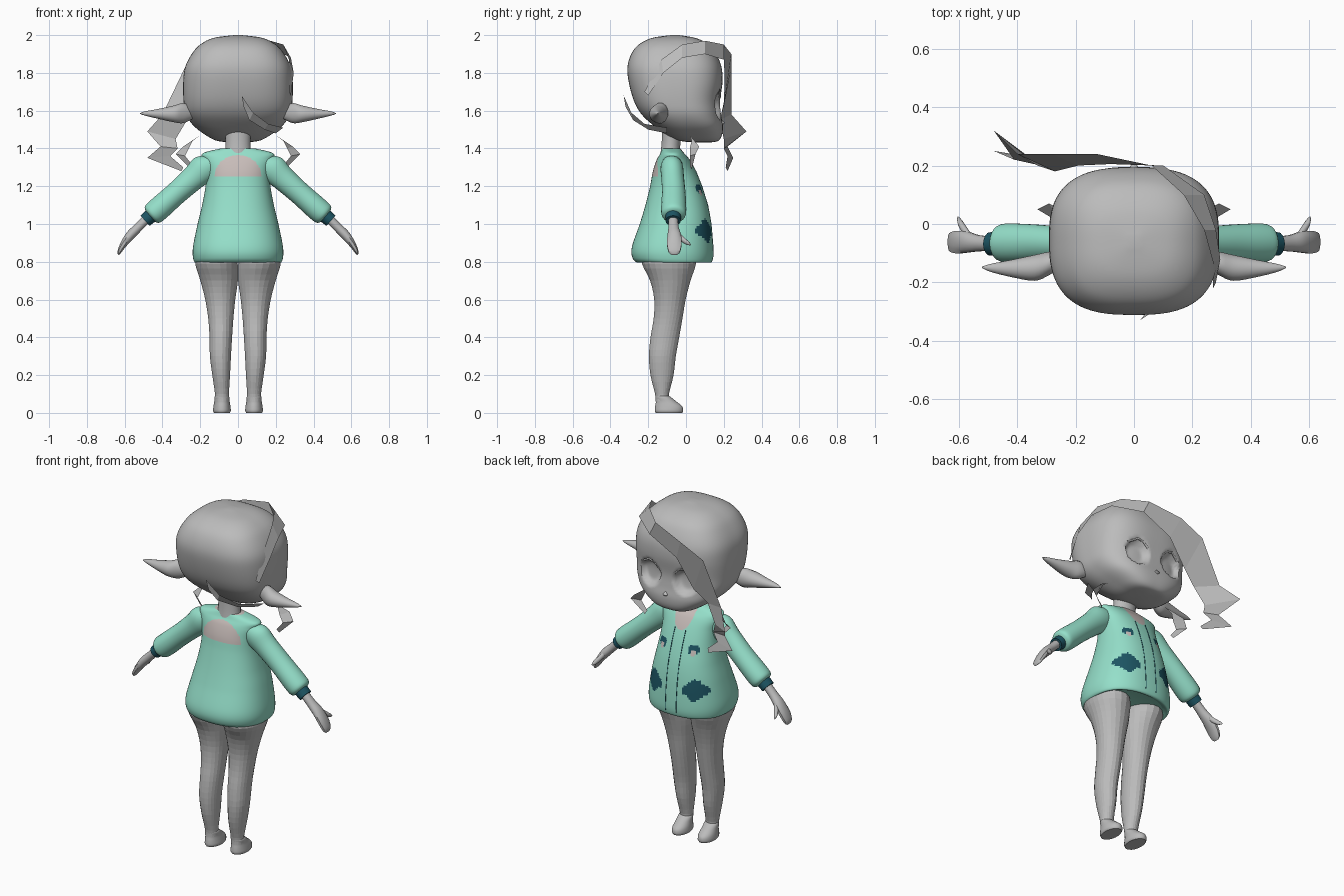
import bpy, bmesh, math
from mathutils import Vector

if "Cube" in bpy.data.objects:
    bpy.data.objects.remove(bpy.data.objects["Cube"], do_unlink=True)


def material(name, red, green, blue):
    mat = bpy.data.materials.new(name)
    mat.use_nodes = True
    mat.diffuse_color = (red, green, blue, 1)
    mat.node_tree.nodes["Principled BSDF"].inputs["Base Color"].default_value = (red, green, blue, 1)
    return mat


GREY = material("plain grey", .5, .5, .5)
MINT = material("mint cloth", .3, .74, .59)
TEAL = material("dark teal", .012, .09, .125)
SHIRT = material("pale warm grey", .58, .51, .49)


def finish(bm, name, mats, smooth, mirror):
    """Turn a bmesh into a finished scene object."""
    mesh = bpy.data.meshes.new(name)
    bm.to_mesh(mesh)
    bm.free()
    for mat in mats:
        mesh.materials.append(mat)
    obj = bpy.data.objects.new(name, mesh)
    bpy.context.collection.objects.link(obj)
    if smooth:
        bpy.ops.object.select_all(action='DESELECT')
        obj.select_set(True)
        bpy.context.view_layer.objects.active = obj
        bpy.ops.object.shade_smooth_by_angle(angle=math.radians(50))
    if mirror:
        obj.modifiers.new("mirror", 'MIRROR')
    return obj


def blend(rings, steps):
    """Catmull-Rom interpolation between rings of numbers."""
    result = []
    for i in range(len(rings) - 1):
        before, start = Vector(rings[max(i - 1, 0)]), Vector(rings[i])
        end, after = Vector(rings[i + 1]), Vector(rings[min(i + 2, len(rings) - 1)])
        for step in range(steps):
            t = step / steps
            result.append(start + ((end - before) * t + (before * 2 - start * 5 + end * 4 - after) * t**2
                                   + (start * 3 - before - end * 3 + after) * t**3) / 2)
    return result + [Vector(rings[-1])]


def loft(name, rings, mats, sides=24, steps=4, power=2, tilt=0, smooth=True,
         mirror=False, shape=None, paint=None):
    """Skin oval rings given as (x, y, z, radius across, radius in y); tilt turns them about y."""
    bm = bmesh.new()
    across = Vector((math.cos(tilt), 0, math.sin(tilt)))
    rows = []
    for x, y, z, wide, deep in blend(rings, steps):
        row = []
        for k in range(sides):
            angle = math.tau * (k + .5) / sides
            c, s = math.cos(angle), math.sin(angle)
            radius = (abs(c / wide)**power + abs(s / deep)**power)**(-1 / power)
            point = Vector((x, y, z)) + across * radius * c + Vector((0, radius * s, 0))
            if shape:
                shape(point)
            row.append(bm.verts.new(point))
        rows.append(row)
    for low, high in zip(rows, rows[1:]):
        for k in range(sides):
            n = (k + 1) % sides
            bm.faces.new((low[k], low[n], high[n], high[k]))
    bm.faces.new(rows[0])
    bm.faces.new(rows[-1])
    bmesh.ops.recalc_face_normals(bm, faces=bm.faces)
    if paint:
        for face in bm.faces:
            face.material_index = paint(face.calc_center_median())
    return finish(bm, name, mats, smooth, mirror)


def stack(profile):
    """Turn (z, half width, back y, front y) rows into centred rings."""
    return [(0, (b + f) / 2, z, w, (f - b) / 2) for z, w, b, f in profile]


def ribbon(name, pairs, mirror=False):
    """Flat faceted lock of hair between two edges."""
    bm = bmesh.new()
    edges = [[bm.verts.new(p) for p in pair] for pair in pairs]
    for (a, b), (c, d) in zip(edges, edges[1:]):
        bm.faces.new((a, b, d, c))
    finish(bm, name, [GREY], False, mirror)


def cord(name, points, radius, mat, mirror=True):
    """Thin round line through points."""
    curve = bpy.data.curves.new(name, 'CURVE')
    curve.dimensions = '3D'
    curve.bevel_depth, curve.bevel_resolution = radius, 1
    spline = curve.splines.new('POLY')
    spline.points.add(len(points) - 1)
    for target, point in zip(spline.points, points):
        target.co = (*point, 1)
    curve.materials.append(mat)
    obj = bpy.data.objects.new(name, curve)
    bpy.context.collection.objects.link(obj)
    if mirror:
        obj.modifiers.new("mirror", 'MIRROR')


def oval(x, z, cx, cz, rx, rz):
    return ((x - cx) / rx)**2 + ((z - cz) / rz)**2


# Head with sunken eye sockets
def eye_sockets(p):
    d = oval(abs(p.x), p.z, .115, 1.63, .07, .075)
    if p.y > 0 and d < 1:
        p.y -= .035 * (1 - d**4)


loft("head", stack([
    (1.432, .03, .05, .13), (1.44, .11, -.03, .17), (1.47, .17, -.1, .19),
    (1.52, .235, -.17, .195), (1.58, .275, -.235, .185), (1.65, .288, -.275, .18),
    (1.75, .29, -.303, .193), (1.83, .28, -.31, .188), (1.9, .245, -.29, .16),
    (1.95, .2, -.25, .12), (1.985, .13, -.18, .05), (2, .02, -.08, -.04)]),
    [GREY], sides=128, steps=6, power=2.8, shape=eye_sockets)

# Brows, upper lashes and nose
cord("brows", [(.05, .185, 1.73), (.11, .182, 1.745), (.17, .162, 1.735)], .005, GREY)
cord("lashes", [(.05, .178, 1.67), (.08, .178, 1.7), (.12, .175, 1.71), (.17, .158, 1.68)], .006, GREY)
loft("nose", [(0, .19, 1.525, .004, .004), (0, .193, 1.535, .015, .012), (0, .187, 1.55, .004, .004)],
     [GREY], sides=10)

# Pointed ears
loft("ears", [(.24, -.12, 1.59, .035, .025), (.29, -.135, 1.587, .055, .04), (.34, -.15, 1.583, .045, .045),
              (.42, -.152, 1.583, .027, .03), (.49, -.15, 1.585, .012, .014), (.52, -.148, 1.585, .002, .002)],
     [GREY], sides=16, tilt=math.pi / 2, mirror=True)

loft("neck", [(0, -.085, 1.34, .075, .055), (0, -.08, 1.42, .066, .05), (0, -.07, 1.52, .07, .055)], [GREY])

# Jacket, painted with patches, back panel and open neckline
JACKET = stack([
    (.81, .2, -.23, .1), (.795, .225, -.255, .13), (.82, .238, -.283, .143), (.88, .238, -.286, .144),
    (1, .214, -.245, .134), (1.1, .19, -.215, .116), (1.2, .172, -.19, .085), (1.28, .17, -.175, .053),
    (1.34, .185, -.155, .02), (1.375, .185, -.135, -.01), (1.4, .09, -.125, -.03)])


def jacket_colour(p):
    x = abs(p.x)
    if p.y < -.08:
        return 2 if p.z > 1.25 and oval(x, p.z, 0, 1.25, .125, .115) < 1 else 0
    if p.z > 1.27 and oval(x, p.z, 0, 1.38, .06, .11) < 1:
        return 2
    if p.y > 0 and oval(x, p.z, .1, 1.17, .014, .016) < 1:
        return 2
    wave = 1 + .25 * math.cos(4 * math.atan2(p.z - .96, x - .13))
    if p.y > 0 and (oval(x, p.z, .13, .965, .06, .055) < wave or oval(x, p.z, .1, 1.185, .03, .028) < 1):
        return 1
    return 0


loft("jacket", JACKET, [MINT, TEAL, SHIRT], sides=144, steps=10, power=2.3, paint=jacket_colour)
cord("jacket_seams", [(.035, r[1] + r[4] - .001, r[2]) for r in JACKET[2:8]], .0025, TEAL)

# Sleeves, cuffs, hands and thumbs
ARM = math.radians(49)
loft("sleeves", [(.13, -.075, 1.325, .05, .05), (.18, -.075, 1.295, .075, .06), (.24, -.07, 1.24, .066, .06),
                 (.33, -.065, 1.16, .061, .063), (.42, -.065, 1.08, .063, .067),
                 (.455, -.065, 1.05, .058, .062), (.465, -.065, 1.04, .035, .04)],
     [MINT], tilt=ARM, mirror=True)
loft("cuffs", [(.45, -.068, 1.054, .04, .042), (.492, -.068, 1.017, .036, .04)],
     [TEAL], steps=1, tilt=ARM, mirror=True)
loft("hands", [(.48, -.068, 1.03, .024, .026), (.53, -.066, .98, .024, .028), (.57, -.062, .94, .025, .037),
               (.605, -.062, .895, .019, .042), (.628, -.062, .855, .012, .035), (.634, -.062, .838, .004, .018)],
     [GREY], sides=16, tilt=ARM, mirror=True)
loft("thumbs", [(.56, -.05, .95, .012, .018), (.58, -.02, .92, .013, .018), (.595, .005, .9, .012, .014),
                (.602, .02, .89, .004, .006)], [GREY], sides=12, tilt=ARM, mirror=True)

# Faceted legs
loft("legs", [(.085, -.125, .06, .036, .037), (.085, -.127, .1, .037, .037), (.089, -.127, .2, .047, .062),
              (.093, -.125, .3, .056, .072), (.091, -.112, .4, .06, .077), (.091, -.095, .5, .067, .077),
              (.094, -.085, .6, .08, .084), (.1, -.083, .7, .1, .108), (.114, -.09, .79, .113, .145),
              (.114, -.09, .83, .1, .13)],
     [GREY], sides=24, steps=3, smooth=False, mirror=True)

# Shoes
loft("shoes", [(.085, -.09, 0, .042, .072), (.085, -.09, .012, .047, .077), (.085, -.092, .035, .045, .073),
               (.085, -.105, .06, .041, .055), (.085, -.122, .085, .039, .04), (.085, -.125, .092, .03, .03)],
     [GREY], mirror=True)

# Hair: sweeping fringe, back strand and side curls
ribbon("fringe", [
    ((.27, -.22, 1.7), (.28, -.2, 1.68)), ((.27, -.13, 1.87), (.295, -.12, 1.8)),
    ((.24, -.02, 1.95), (.28, -.02, 1.88)), ((.17, .1, 1.97), (.24, .1, 1.9)),
    ((.06, .2, 1.95), (.1, .2, 1.87)), ((-.13, .24, 1.9), (-.08, .205, 1.78)),
    ((-.28, .24, 1.83), (-.19, .2, 1.62)), ((-.4, .24, 1.58), (-.27, .18, 1.55)),
    ((-.48, .32, 1.49), (-.33, .2, 1.45)), ((-.41, .22, 1.41), (-.32, .2, 1.4)),
    ((-.48, .25, 1.35), (-.36, .22, 1.36)), ((-.3, .22, 1.28), (-.29, .21, 1.3))])
ribbon("back_strand", [
    ((.02, -.33, 1.68), (.03, -.32, 1.62)), ((.08, -.29, 1.59), (.06, -.28, 1.55)),
    ((.16, -.22, 1.53), (.14, -.2, 1.5)), ((.24, -.1, 1.51), (.2, -.1, 1.48))])
ribbon("side_curls", [
    ((.2, .02, 1.47), (.24, .03, 1.44)), ((.29, .07, 1.41), (.26, .02, 1.4)),
    ((.33, .05, 1.37), (.28, .02, 1.36)), ((.25, .03, 1.29), (.24, .02, 1.31))], mirror=True)
